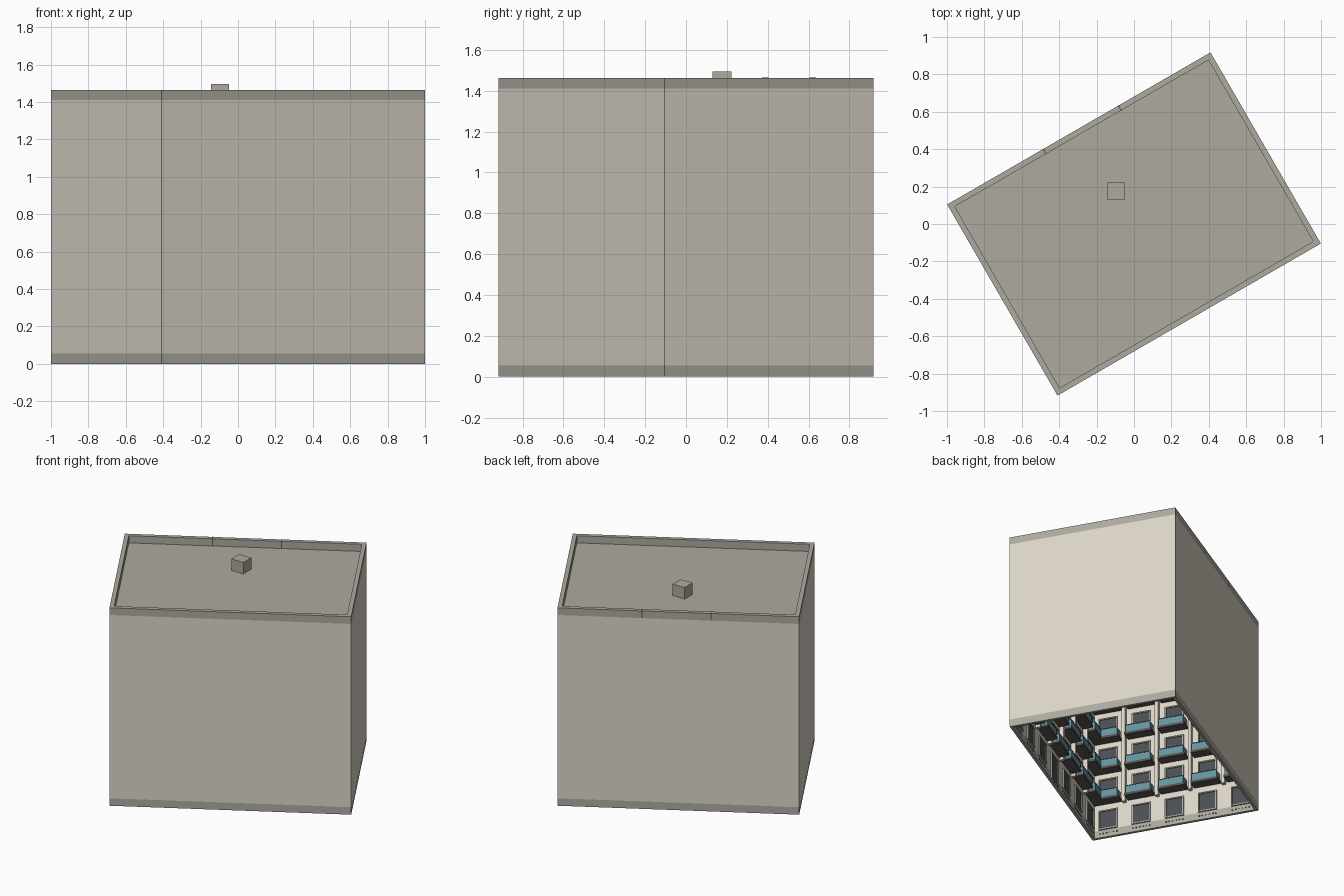
import bpy, bmesh, math
from mathutils import Matrix, Vector

if "Cube" in bpy.data.objects:
    bpy.data.objects.remove(bpy.data.objects["Cube"])

W, D, H = 1.626, 1.18, 1.463       # plan size and height
ROOF, T = 1.41, 0.02               # roof level, wall thickness
FLOOR = ROOF / 6                   # storey height
ROT = Matrix.Rotation(math.radians(30), 4, 'Z')


def material(name, rgb):
    m = bpy.data.materials.new(name)
    m.diffuse_color = (*rgb, 1)
    m.use_nodes = True
    m.node_tree.nodes["Principled BSDF"].inputs["Base Color"].default_value = m.diffuse_color
    return m


CREAM = material("cream_plaster", (0.72, 0.67, 0.58))
STONE = material("grey_stone", (0.42, 0.40, 0.35))
DARK = material("dark_slab", (0.10, 0.09, 0.08))
PANE = material("window_pane", (0.07, 0.08, 0.09))
TEAL = material("teal_glass", (0.13, 0.30, 0.36))


class Part:
    """Collects many boxes into one mesh object."""

    def __init__(self, name, mat):
        self.name, self.mat, self.bm = name, mat, bmesh.new()

    def box(self, lo, hi, frame=Matrix()):
        lo, hi = Vector(lo), Vector(hi)
        m = frame @ Matrix.Translation((lo + hi) / 2) @ Matrix.Diagonal((*(hi - lo), 1))
        bmesh.ops.create_cube(self.bm, size=1, matrix=m)

    def done(self, rot=ROT):
        bmesh.ops.recalc_face_normals(self.bm, faces=self.bm.faces)
        me = bpy.data.meshes.new(self.name)
        self.bm.to_mesh(me)
        self.bm.free()
        me.materials.append(self.mat)
        ob = bpy.data.objects.new(self.name, me)
        ob.matrix_world = rot
        bpy.context.collection.objects.link(ob)


def ring(name, mat, z0, z1, t):
    """Rectangular hollow band: outer and inner outlines joined by quads."""
    p = Part(name, mat)
    loops = []
    for inset, z in ((0, z0), (0, z1), (t, z1), (t, z0)):
        x, y = W / 2 - inset, D / 2 - inset
        loops.append([p.bm.verts.new((sx * x, sy * y, z))
                      for sx, sy in ((-1, -1), (1, -1), (1, 1), (-1, 1))])
    for a, b in zip(loops, loops[1:] + loops[:1]):
        for i in range(4):
            j = (i + 1) % 4
            p.bm.faces.new((a[i], a[j], b[j], b[i]))
    p.done()


# Outer shell, open at the bottom
ring("plinth", STONE, 0, 0.055, T)
ring("outer_walls", CREAM, 0.055, ROOF, T)
ring("parapet", STONE, ROOF, H, 0.03)

roof = Part("roof_slab", STONE)
roof.box((-W / 2 + T, -D / 2 + T, ROOF - 0.015), (W / 2 - T, D / 2 - T, ROOF))
roof.done()

# Square box on the roof, aligned to the world axes
hut = Part("roof_box", STONE)
hut.box((-0.145, 0.13, 1.40), (-0.047, 0.222, 1.495))
hut.done(Matrix())

# Joints in the rear parapet
joints = Part("parapet_joints", DARK)
for x in (-0.22, 0.245):
    joints.box((x - 0.003, D / 2 - 0.032, ROOF), (x + 0.003, D / 2 + 0.001, H + 0.001))
joints.done()

# Facade details face the inside of the shell
panes = Part("window_panes", PANE)
frames = Part("window_frames", STONE)
slabs = Part("balcony_slabs", DARK)
rails = Part("balcony_glass", TEAL)
handrails = Part("balcony_handrails", DARK)
piers = Part("wall_piers", CREAM)
vents = Part("plinth_vents", DARK)


def window(f, c, z0, z1, w):
    panes.box((c - w / 2, 0, z0), (c + w / 2, 0.003, z1), f)
    b = 0.009
    frames.box((c - w / 2 - b, 0, z0 - b), (c - w / 2, 0.01, z1 + b), f)
    frames.box((c + w / 2, 0, z0 - b), (c + w / 2 + b, 0.01, z1 + b), f)
    frames.box((c - w / 2, 0, z1), (c + w / 2, 0.01, z1 + b), f)
    frames.box((c - w / 2, 0, z0 - b), (c + w / 2, 0.01, z0), f)


def balcony(f, c, z):
    w, d = 0.095, 0.075
    slabs.box((c - w, 0, z), (c + w, d, z + 0.018), f)
    z0, z1 = z + 0.018, z + 0.07
    rails.box((c - w + 0.012, d - 0.010, z0), (c + w - 0.012, d - 0.004, z1), f)
    for s in (-1, 1):
        x = c + s * (w - 0.010)
        rails.box((x - 0.003, 0, z0), (x + 0.003, d - 0.004, z1), f)
    handrails.box((c - w + 0.01, d - 0.012, z1), (c + w - 0.01, d - 0.002, z1 + 0.005), f)


# Four walls: local x runs along the wall, local y points inwards
for k in range(4):
    length, reach, bays = ((W, D, 7), (D, W, 5))[k % 2]
    f = Matrix.Rotation(k * math.pi / 2, 4, 'Z') @ Matrix.Translation((0, -reach / 2 + T, 0))
    bay = length / bays
    for i in range(bays):
        c = (i + 0.5) * bay - length / 2
        door = k % 2 == 0 and i == bays // 2
        window(f, c, 0.012 if door else 0.065, 0.195, 0.115)
        for level in range(1, 6):
            z = level * FLOOR
            window(f, c, z + 0.048, z + 0.20, 0.115)
            balcony(f, c, z + 0.015)
        for n in range(6):
            x = c + (n - 2.5) * 0.024
            vents.box((x - 0.005, 0, 0.026), (x + 0.005, 0.003, 0.034), f)
        if i:
            x = c - bay / 2
            piers.box((x - 0.012, 0, FLOOR), (x + 0.012, 0.03, ROOF - 0.015), f)

for p in (panes, frames, slabs, rails, handrails, piers, vents):
    p.done()
